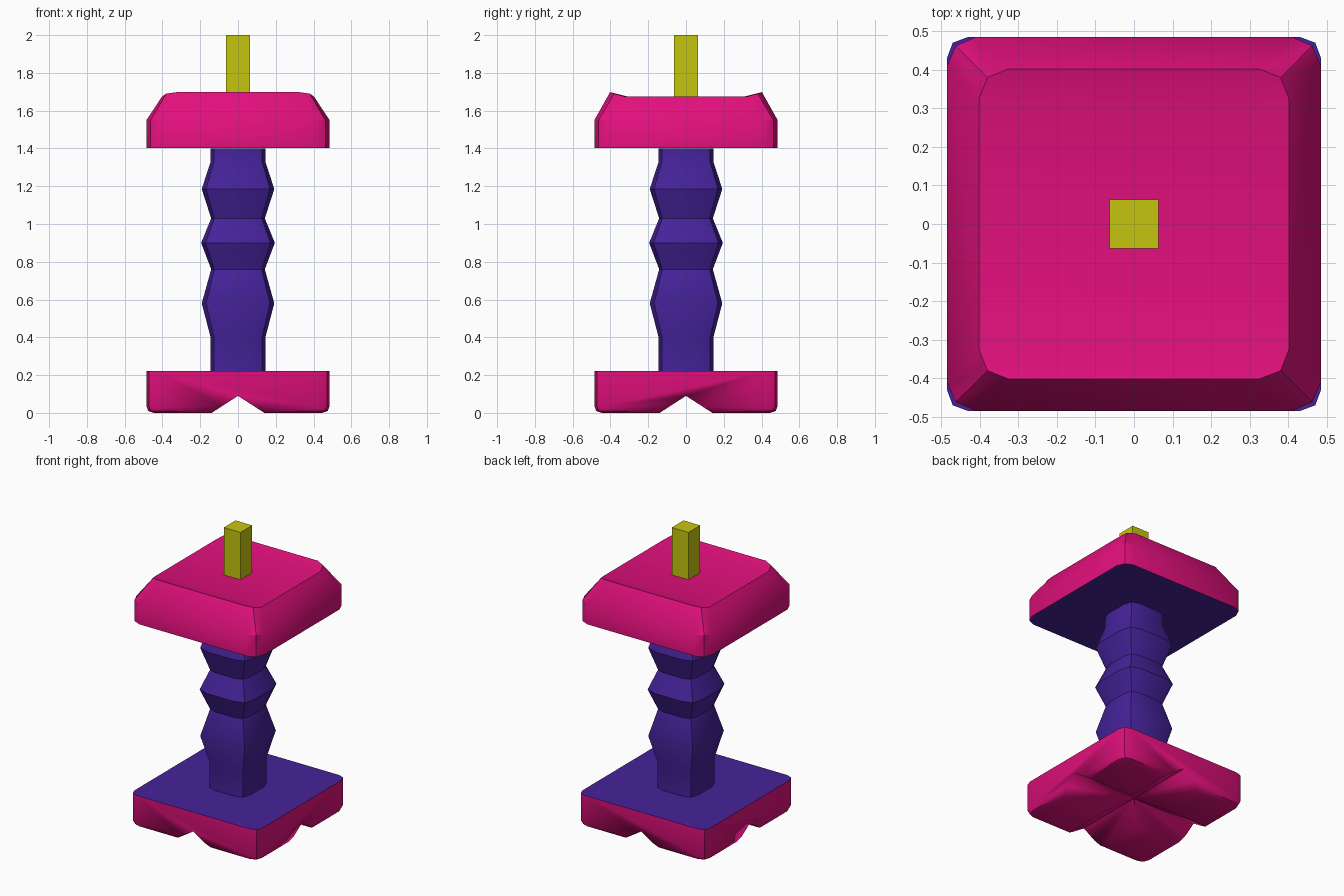
import bpy, bmesh, math

if "Cube" in bpy.data.objects:
    bpy.data.objects.remove(bpy.data.objects["Cube"])


def material(name, rgb):
    m = bpy.data.materials.new(name)
    m.diffuse_color = (*rgb, 1)
    m.use_nodes = True
    m.node_tree.nodes["Principled BSDF"].inputs["Base Color"].default_value = m.diffuse_color
    return m


PINK = material("pink", (0.75, 0.005, 0.2))
PURPLE = material("purple", (0.06, 0.016, 0.32))
YELLOW = material("yellow", (0.56, 0.56, 0.005))


def ring(bm, h, m, a, z):
    """Square loop with softened corners: half width h, corner point m, flat half length a."""
    pts = []
    for k in range(4):
        c, s = round(math.cos(k * math.pi / 2)), round(math.sin(k * math.pi / 2))
        pts += [(c * x - s * y, s * x + c * y) for x, y in ((h, a), (m, m), (a, h))]
    return [bm.verts.new((x, y, z)) for x, y in pts]


def bridge(bm, loops):
    for lo, hi in zip(loops, loops[1:]):
        n = len(lo)
        for i in range(n):
            j = (i + 1) % n
            bm.faces.new((lo[i], lo[j], hi[j], hi[i]))


def finish(bm, name, mats, angle=35):
    bmesh.ops.recalc_face_normals(bm, faces=bm.faces)
    me = bpy.data.meshes.new(name)
    bm.to_mesh(me)
    bm.free()
    for m in mats:
        me.materials.append(m)
    me.shade_smooth()
    me.set_sharp_from_angle(angle=math.radians(angle))
    ob = bpy.data.objects.new(name, me)
    bpy.context.collection.objects.link(ob)
    return ob


# Base block: pink with a purple top
bm = bmesh.new()
loops = [ring(bm, 0.445, 0.43, 0.40, 0.0), ring(bm, 0.475, 0.46, 0.42, 0.01),
         ring(bm, 0.485, 0.47, 0.43, 0.035), ring(bm, 0.485, 0.47, 0.43, 0.222)]
bridge(bm, loops)
bm.faces.new(loops[0])
bm.faces.new(loops[-1]).material_index = 1
base = finish(bm, "base", (PINK, PURPLE))

# Crossed V grooves under the base
for name, turn in (("groove_cutter_y", 0), ("groove_cutter_x", math.pi / 2)):
    bm = bmesh.new()
    ends = [[bm.verts.new((x, y, z)) for x, z in ((-0.295, -0.1), (0.295, -0.1), (0, 0.09))]
            for y in (-0.7, 0.7)]
    bridge(bm, ends)
    for e in ends:
        bm.faces.new(e)
    cutter = finish(bm, name, (PINK,))
    cutter.rotation_euler.z = turn
    cutter.hide_render = True
    cutter.hide_set(True)
    cutter.display_type = 'WIRE'
    mod = base.modifiers.new(name, 'BOOLEAN')
    mod.operation = 'DIFFERENCE'
    mod.solver = 'EXACT'
    mod.object = cutter

# Column: bulging purple shaft
profile = ((0.222, 0.145), (0.40, 0.145), (0.58, 0.192), (0.76, 0.142), (0.90, 0.195),
           (1.03, 0.142), (1.185, 0.192), (1.33, 0.145), (1.40, 0.145))
bm = bmesh.new()
loops = [ring(bm, h, h * 0.88, h * 0.5, z) for z, h in profile]
bridge(bm, loops)
bm.faces.new(loops[0])
bm.faces.new(loops[-1])
finish(bm, "column", (PURPLE,))

# Cap: sloped pink block, purple underside, front and back top edges raised
bm = bmesh.new()
loops = [ring(bm, 0.485, 0.462, 0.41, 1.403), ring(bm, 0.485, 0.462, 0.41, 1.55),
         ring(bm, 0.402, 0.38, 0.325, 1.675)]
bridge(bm, loops)
bm.faces.new(loops[0]).material_index = 1
t = loops[-1]
for v in t:
    y = abs(v.co.y)
    v.co.z = 1.698 if y > 0.39 else 1.69 if y > 0.35 else 1.675
d = [bm.verts.new((x, y, 1.675)) for x, y in
     ((0.325, 0.31), (-0.325, 0.31), (-0.325, -0.31), (0.325, -0.31))]
bm.faces.new((t[2], t[3], d[1], d[0]))
bm.faces.new((t[8], t[9], d[3], d[2]))
for k in range(4):
    i = 3 * k
    bm.faces.new((t[i], t[i + 1], t[i + 2], d[k]))
bm.faces.new((t[0], d[0], d[1], t[5], t[6], d[2], d[3], t[11]))
finish(bm, "cap", (PINK, PURPLE))

# Peg on top
bm = bmesh.new()
bmesh.ops.create_cube(bm, size=1)
for v in bm.verts:
    v.co = (v.co.x * 0.127, v.co.y * 0.127, 2.0 if v.co.z > 0 else 1.67)
finish(bm, "peg", (YELLOW,))
